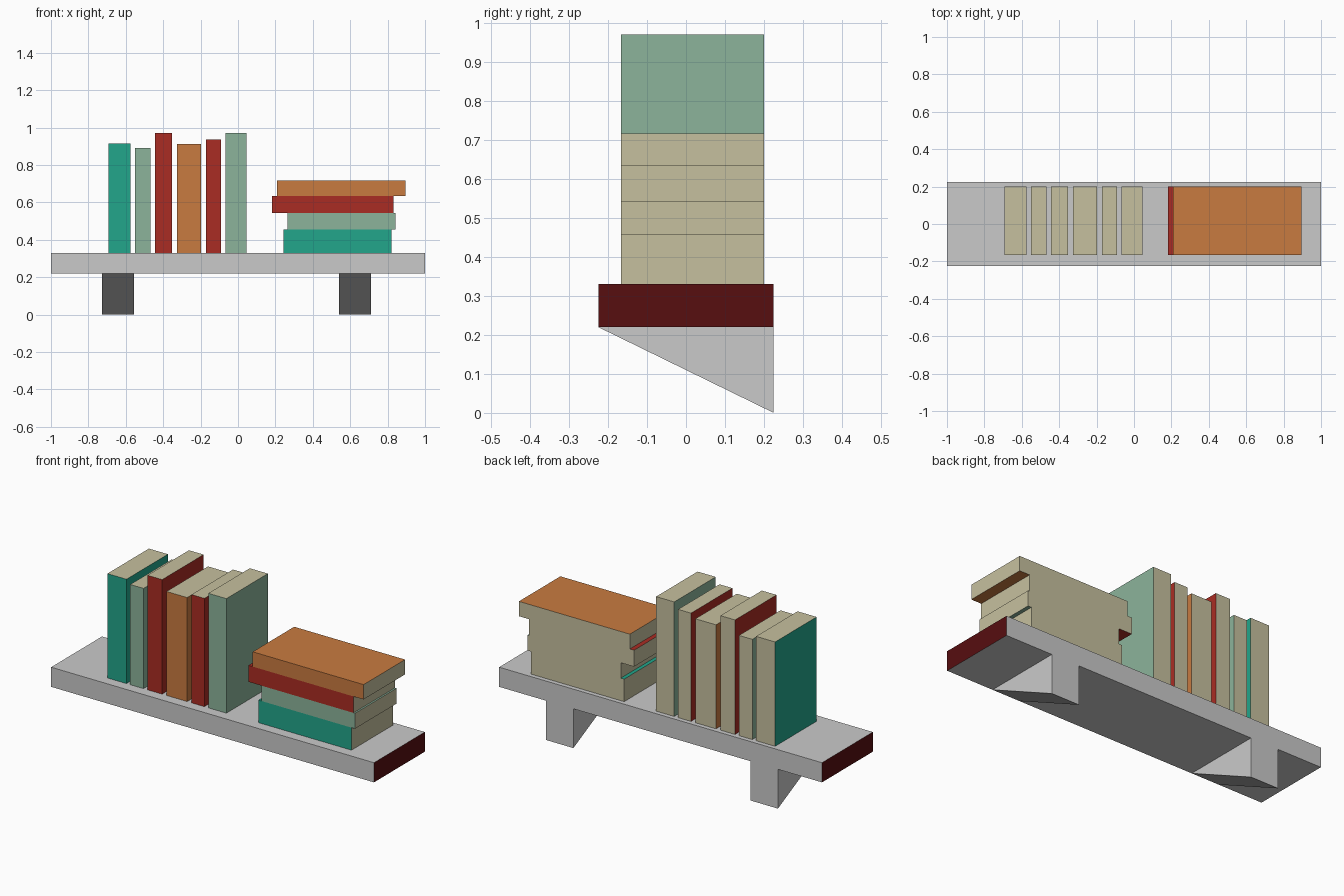
import bpy, bmesh

if "Cube" in bpy.data.objects:
    bpy.data.objects.remove(bpy.data.objects["Cube"])


def material(name, hex_code):
    """Flat colour from an sRGB hex code."""
    def lin(c):
        return c / 12.92 if c <= 0.04045 else ((c + 0.055) / 1.055) ** 2.4
    rgb = [lin(int(hex_code[i:i + 2], 16) / 255) for i in (0, 2, 4)]
    m = bpy.data.materials.new(name)
    m.diffuse_color = (*rgb, 1)
    m.use_nodes = True
    m.node_tree.nodes["Principled BSDF"].inputs["Base Color"].default_value = m.diffuse_color
    return m


GREY = material("light grey", "cacaca")
MAROON = material("dark maroon", "570e10")
PAGES = material("page beige", "c6c09f")
TEAL = material("teal", "22a68b")
SAGE = material("sage green", "8cb49b")
RED = material("brick red", "aa2c23")
ORANGE = material("orange", "c97b40")


def prism(name, profile, x0, x1, main, other=None, use_other=None):
    """Extrude a (y, z) profile along x; faces passing use_other get the other colour."""
    bm = bmesh.new()
    face = bm.faces.new([bm.verts.new((x0, y, z)) for y, z in profile])
    ext = bmesh.ops.extrude_face_region(bm, geom=[face])
    moved = [v for v in ext["geom"] if isinstance(v, bmesh.types.BMVert)]
    bmesh.ops.translate(bm, verts=moved, vec=(x1 - x0, 0, 0))
    bmesh.ops.recalc_face_normals(bm, faces=bm.faces[:])
    bm.normal_update()
    if use_other:
        for f in bm.faces:
            f.material_index = int(use_other(f.normal))
    mesh = bpy.data.meshes.new(name)
    bm.to_mesh(mesh)
    bm.free()
    mesh.materials.append(main)
    if other:
        mesh.materials.append(other)
    obj = bpy.data.objects.new(name, mesh)
    bpy.context.collection.objects.link(obj)
    return obj


def rect(y0, y1, z0, z1):
    return [(y0, z0), (y1, z0), (y1, z1), (y0, z1)]


DEPTH, UNDER, TOP = 0.225, 0.22, 0.33      # shelf half depth, underside, top
FRONT, BACK = -0.167, 0.2                  # book spines and fore edges

# Shelf board with maroon ends
prism("shelf_board", rect(-DEPTH, DEPTH, UNDER, TOP), -1, 1,
      GREY, MAROON, lambda n: abs(n.x) > 0.5)

# Wedge brackets, deepest at the back
for side, x0, x1 in (("left", -0.727, -0.556), ("right", 0.54, 0.711)):
    prism(side + "_bracket", [(-DEPTH, UNDER), (DEPTH, 0), (DEPTH, UNDER)], x0, x1, GREY)

# Standing books: spine and covers coloured, pages on top, bottom and back
standing = [
    (-0.692, -0.574, 0.914, TEAL),
    (-0.551, -0.468, 0.891, SAGE),
    (-0.444, -0.353, 0.971, RED),
    (-0.326, -0.198, 0.912, ORANGE),
    (-0.171, -0.091, 0.936, RED),
    (-0.067, 0.045, 0.971, SAGE),
]
for i, (x0, x1, z1, cover) in enumerate(standing, 1):
    prism(f"standing_book_{i}", rect(FRONT, BACK, TOP, z1), x0, x1,
          cover, PAGES, lambda n: abs(n.z) > 0.5 or n.y > 0.5)

# Stacked books: spine, top and bottom coloured, pages on ends and back
stacked = [
    (0.243, 0.820, 0.456, TEAL),
    (0.264, 0.842, 0.542, SAGE),
    (0.182, 0.832, 0.634, RED),
    (0.208, 0.895, 0.717, ORANGE),
]
z0 = TOP
for i, (x0, x1, z1, cover) in enumerate(stacked, 1):
    prism(f"stacked_book_{i}", rect(FRONT, BACK, z0, z1), x0, x1,
          cover, PAGES, lambda n: abs(n.x) > 0.5 or n.y > 0.5)
    z0 = z1
